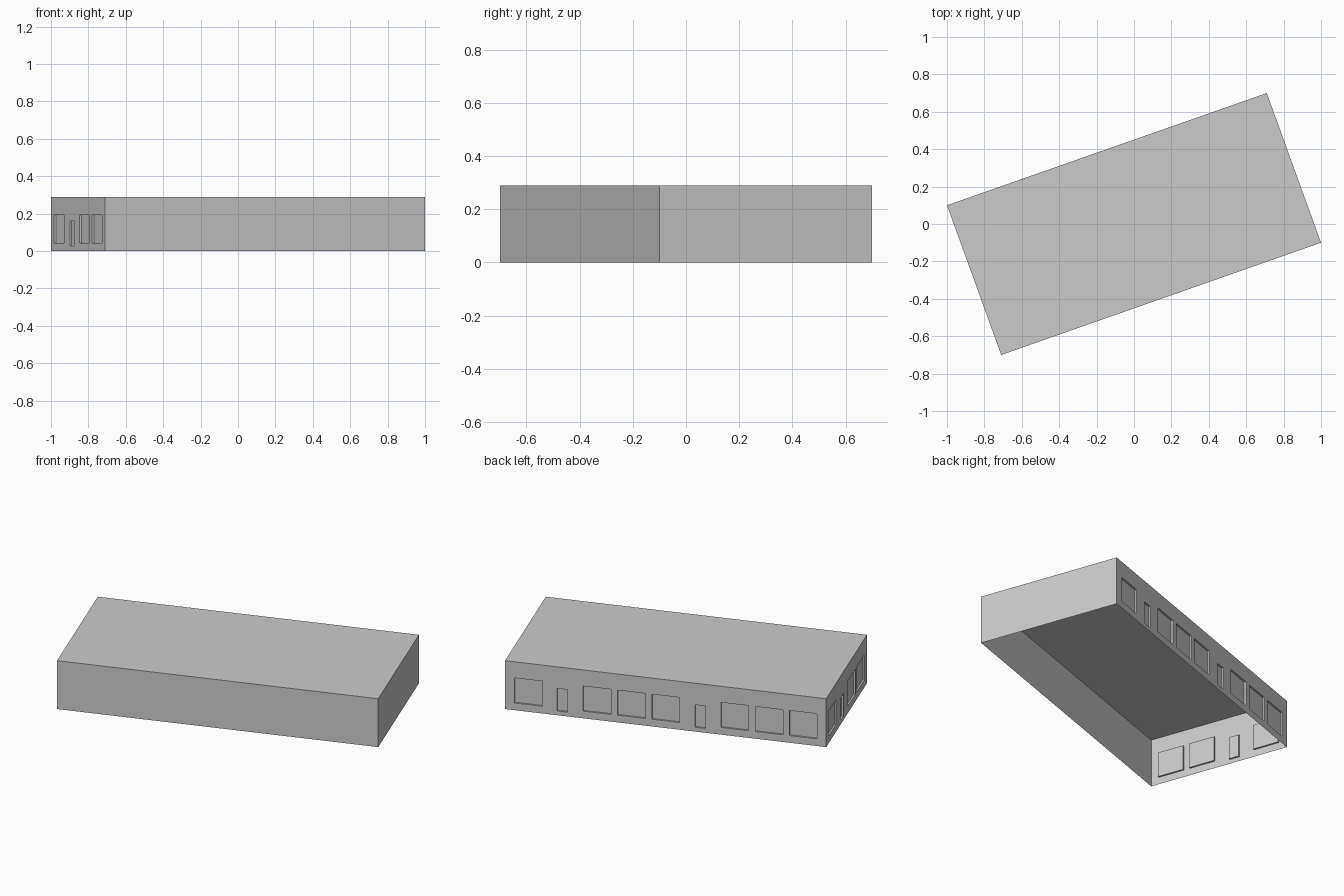
import bpy, bmesh
from mathutils import Vector

if "Cube" in bpy.data.objects:
    bpy.data.objects.remove(bpy.data.objects["Cube"])

H = 0.29        # wall height
DEPTH = 0.01    # recess of the openings
WIN = (0.157, 0.043, 0.193)    # window: width, sill z, head z
DOOR = (0.060, 0.026, 0.16)    # narrow opening

# Plan corners, counter-clockwise from the front left
D, C, B, A = [Vector(p) for p in
              ((-0.71, -0.70, 0), (1.0, -0.10, 0), (0.71, 0.70, 0), (-1.0, 0.10, 0))]
UP = Vector((0, 0, 1))


def wall(bm, p, q, openings=()):
    """Single-skin wall from p to q with recessed panels; openings = (start fraction, kind)."""
    length = (q - p).length
    along = (q - p).normalized()
    inward = -along.cross(UP)

    def pt(u, z, d=0.0):
        return p + along * u + UP * z + inward * d

    def quad(*pts):
        bm.faces.new([bm.verts.new(v) for v in pts])

    def rect(u0, u1, z0, z1, d=0.0):
        quad(pt(u0, z0, d), pt(u1, z0, d), pt(u1, z1, d), pt(u0, z1, d))

    u = 0.0
    for start, (w, z0, z1) in openings:
        a = start * length
        b = a + w
        rect(u, a, 0, H)            # pier before the opening
        rect(a, b, 0, z0)           # below
        rect(a, b, z1, H)           # above
        rect(a, b, z0, z1, DEPTH)   # recessed panel
        ring = [(a, z0), (b, z0), (b, z1), (a, z1)]
        for (ua, za), (ub, zb) in zip(ring, ring[1:] + ring[:1]):
            quad(pt(ua, za), pt(ub, zb), pt(ub, zb, DEPTH), pt(ua, za, DEPTH))
        u = b
    rect(u, length, 0, H)


def finish(bm, name):
    bmesh.ops.remove_doubles(bm, verts=bm.verts, dist=1e-5)
    mesh = bpy.data.meshes.new(name)
    bm.to_mesh(mesh)
    bm.free()
    bpy.context.collection.objects.link(bpy.data.objects.new(name, mesh))


# Opening layouts along the back and left walls
back = [(0.030, WIN), (0.162, DOOR), (0.243, WIN), (0.350, WIN), (0.457, WIN),
        (0.591, DOOR), (0.672, WIN), (0.779, WIN), (0.885, WIN)]
left = [(0.058, WIN), (0.350, DOOR), (0.530, WIN), (0.760, WIN)]

for name, p, q, ops in (("front_wall", D, C, ()), ("right_wall", C, B, ()),
                        ("back_wall", B, A, back), ("left_wall", A, D, left)):
    bm = bmesh.new()
    wall(bm, p, q, ops)
    finish(bm, name)

# Flat roof; the underside of the building stays open
bm = bmesh.new()
bm.faces.new([bm.verts.new(c + UP * H) for c in (D, C, B, A)])
finish(bm, "flat_roof")
